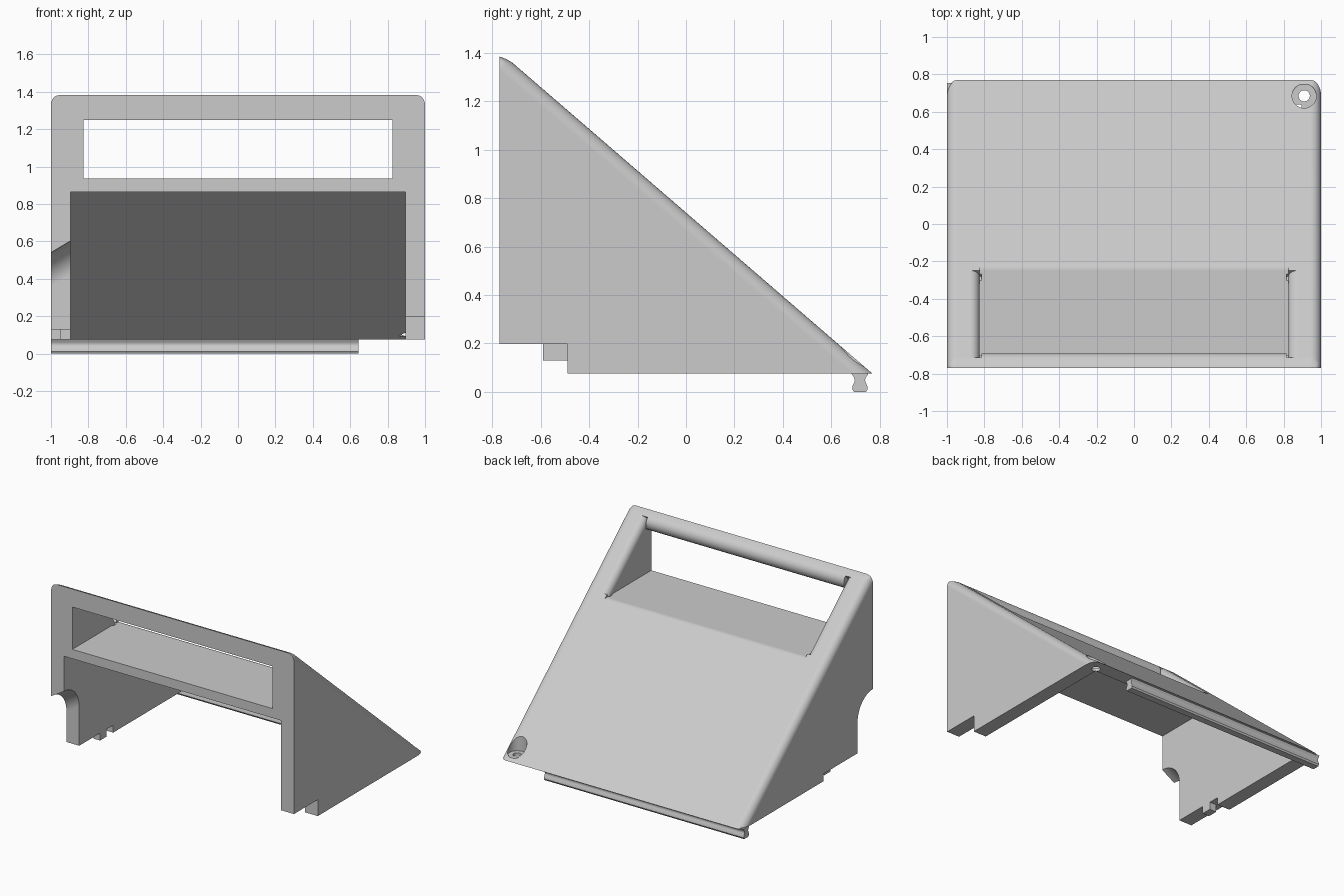
import bpy, bmesh, math
from mathutils import Vector

if "Cube" in bpy.data.objects:
    bpy.data.objects.remove(bpy.data.objects["Cube"], do_unlink=True)

grey = bpy.data.materials.new("light grey")
grey.use_nodes = True
COLOUR = (0.6, 0.6, 0.6, 1)
grey.diffuse_color = COLOUR
grey.node_tree.nodes["Principled BSDF"].inputs["Base Color"].default_value = COLOUR

# Sloped top: z falls from front to back
TIP_Y, BASE_Z, TOP_Z, FRONT_Y = 0.77, 0.075, 1.39, -0.77
SLOPE = 0.8636
ANGLE = math.atan(SLOPE)


def slope_z(y):
    return BASE_Z + (TIP_Y - y) * SLOPE


def slope_y(z):
    return TIP_Y - (z - BASE_Z) / SLOPE


def arc(cy, cz, r, a0, a1, n=10):
    return [(cy + r * math.cos(a0 + (a1 - a0) * i / n),
             cz + r * math.sin(a0 + (a1 - a0) * i / n)) for i in range(n + 1)]


def loft(name, ring, step):
    """Sweep a closed ring of points along a vector."""
    bm = bmesh.new()
    face = bm.faces.new([bm.verts.new(p) for p in ring])
    out = bmesh.ops.extrude_face_region(bm, geom=[face])
    bmesh.ops.translate(bm, vec=step, verts=[v for v in out["geom"] if isinstance(v, bmesh.types.BMVert)])
    bmesh.ops.recalc_face_normals(bm, faces=bm.faces)
    mesh = bpy.data.meshes.new(name)
    bm.to_mesh(mesh)
    bm.free()
    mesh.materials.append(grey)
    obj = bpy.data.objects.new(name, mesh)
    bpy.context.collection.objects.link(obj)
    return obj


def prism(name, yz, x0, x1, rise=0.0):
    return loft(name, [(x0, y, z) for y, z in yz], Vector((x1 - x0, 0, rise)))


def box(name, x0, x1, y0, y1, z0, z1):
    return prism(name, [(y0, z0), (y1, z0), (y1, z1), (y0, z1)], x0, x1)


def post(name, x, y, r, z0, z1):
    ring = [(x + a, y + b, z0) for a, b in arc(0, 0, r, 0, math.tau, 32)[:-1]]
    return loft(name, ring, Vector((0, 0, z1 - z0)))


def combine(target, tool, operation="DIFFERENCE"):
    mod = target.modifiers.new("cut", "BOOLEAN")
    mod.operation, mod.object, mod.solver = operation, tool, "EXACT"
    bpy.context.view_layer.objects.active = target
    bpy.ops.object.modifier_apply(modifier=mod.name)
    bpy.data.objects.remove(tool, do_unlink=True)


# Wedge, oversized at front and bottom so the rounded edges run out cleanly
body = prism("wedge_housing", [(-1.2, -0.3), (-1.2, TOP_Z), (slope_y(TOP_Z), TOP_Z),
                               (slope_y(-0.3), -0.3)], -1, 1)
bm = bmesh.new()
bm.from_mesh(body.data)
ridge = slope_y(TOP_Z)
rounded = [e for e in bm.edges
           if all(v.co.z > TOP_Z - 0.01 or v.co.y > 1 for v in e.verts)
           and any(abs(v.co.y - ridge) < 0.01 for v in e.verts)]
bmesh.ops.bevel(bm, geom=rounded, offset=0.055, segments=8, profile=0.5, affect="EDGES")
bm.to_mesh(body.data)
bm.free()
combine(body, box("trim", -2, 2, FRONT_Y, 2, BASE_Z, 2), "INTERSECT")

# Hollow underneath, open at front and bottom
drop = 0.07 / math.cos(ANGLE)
combine(body, prism("hollow", [(-1, -0.2), (-1, 0.865), (slope_y(0.865 + drop), 0.865),
                               (slope_y(-0.2 + drop), -0.2)], -0.895, 0.895))

# Handle window: level floor, rounded grip bar above
FLOOR, CEIL, R = 0.935, 1.25, 0.06
bar_y = slope_y(CEIL) - R / math.tan(ANGLE / 2)
bar = arc(bar_y, CEIL + R, R, -math.pi / 2, math.pi / 2 - ANGLE)
lip = R * math.tan(ANGLE / 2)
sill = arc(slope_y(FLOOR) - lip, FLOOR - R, R, math.pi / 2 - ANGLE, math.pi / 2, 5)
ty, tz = sill[0]
window = ([(-1, FLOOR), (-1, CEIL)] + bar +
          [(bar[-1][0] + 0.1, bar[-1][1] + 0.3), (ty + 0.2, tz + 0.3)] + sill)
combine(body, prism("window", window, -0.825, 0.825))

# Rounded side edges of the window, swept along the slope
normal = Vector((0, math.sin(ANGLE), math.cos(ANGLE)))
start = Vector((0, slope_y(0.955), 0.955))
end = Vector((0, bar[-1][0], bar[-1][1]))
for side in (-1, 1):
    curve = arc(0.875, -0.05, 0.05, math.pi / 2, math.pi, 8)
    section = curve + [(0.815, -0.05), (0.815, 0.02), (0.875, 0.02)]
    ring = [start + normal * n + Vector((side * x, 0, 0)) for x, n in section]
    combine(body, loft("flare", ring, end - start))

# Feet: raised front ends of the side walls
combine(body, box("left_step", 0.85, 1.1, -1, -0.49, -0.1, 0.197))
combine(body, box("right_step", -1.1, -0.85, -1, -0.19, -0.1, 0.13))

# Slanted arched cable notch in the right wall
arch = [(-1, -0.3), (-0.59, -0.3)] + arc(FRONT_Y, 0.33, 0.18, 0, math.pi / 2, 12) + [(-1, 0.51)]
arch = [(y, z - 0.03) for y, z in arch]
combine(body, prism("cable_notch", arch, -1.1, -0.85, 0.15))

# Screw hole with counterbore in the back corner
combine(body, post("counterbore", 0.91, 0.685, 0.065, 0.095, 0.6))
combine(body, post("screw_hole", 0.91, 0.685, 0.03, -0.1, 0.6))

# Small locating tab inside the right wall
tab = box("locating_tab", -0.95, -0.895, -0.345, -0.27, BASE_Z, 0.14)

# Snap-in rail under the back edge
half = [(0.036, 0.08), (0.032, 0.07), (0.024, 0.06), (0.021, 0.048), (0.024, 0.038),
        (0.03, 0.025), (0.032, 0.012), (0.025, 0)]
rail = prism("snap_rail", [(0.718 + w, z) for w, z in half] +
             [(0.718 - w, z) for w, z in reversed(half)], -1, 0.645)

# Smooth rounded surfaces, crisp corners
for obj in (body, tab, rail):
    bpy.ops.object.select_all(action="DESELECT")
    obj.select_set(True)
    bpy.context.view_layer.objects.active = obj
    bpy.ops.object.shade_smooth_by_angle(angle=math.radians(32))
    weighted = obj.modifiers.new("clean_shading", "WEIGHTED_NORMAL")
    weighted.keep_sharp = True
